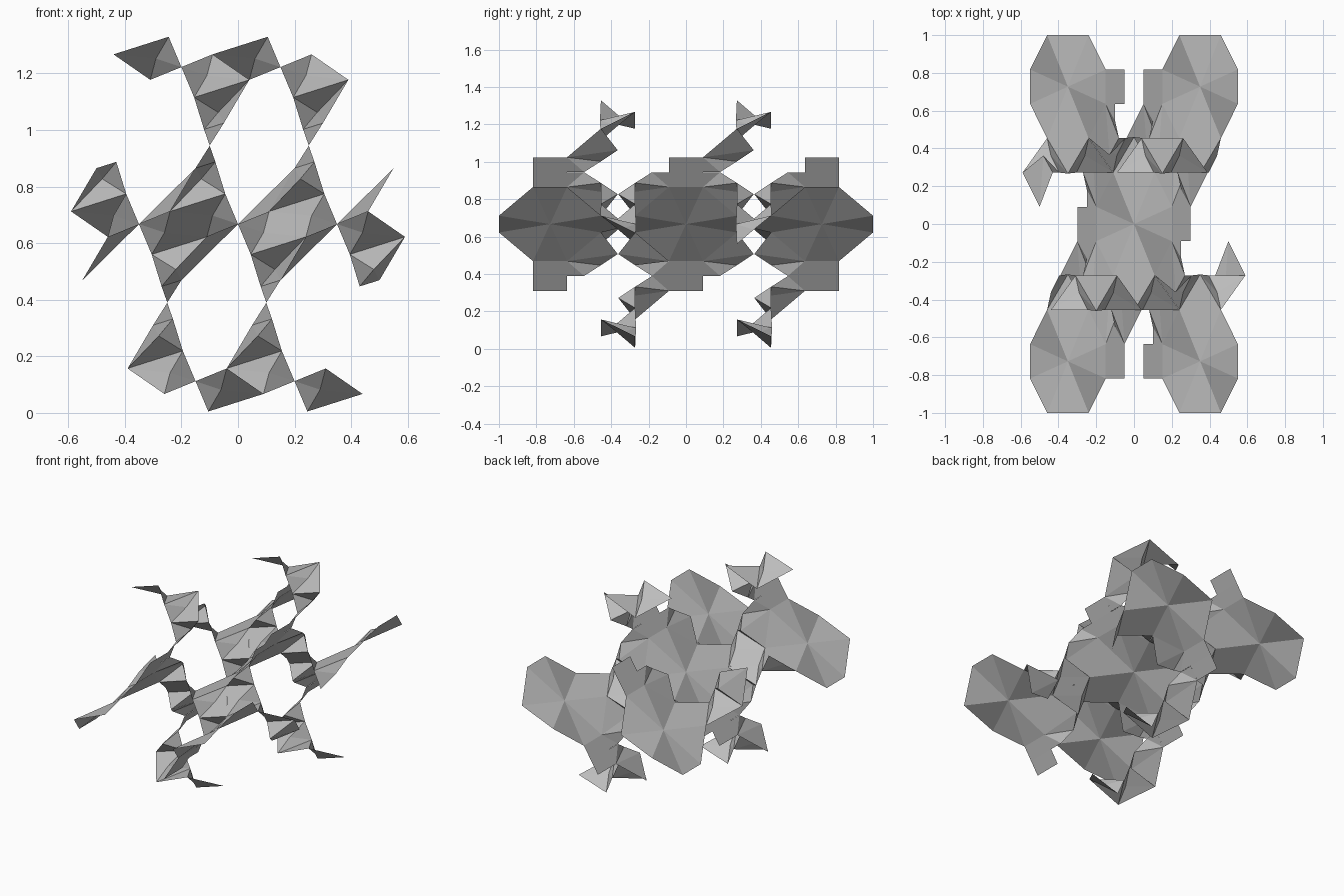
import bpy, bmesh
from mathutils import Vector

cube = bpy.data.objects.get("Cube")
if cube:
    bpy.data.objects.remove(cube)

grey = bpy.data.materials.new("plain_grey")
grey.use_nodes = True
grey.diffuse_color = (0.5, 0.5, 0.5, 1)
grey.node_tree.nodes["Principled BSDF"].inputs["Base Color"].default_value = (0.5, 0.5, 0.5, 1)

MID = 0.667      # height of the centre of symmetry
STEP = 0.727     # spacing of plates along y

# Corner points of one saddle web: x, distance from its plate, z
WEB = {
    "tip": (0, 0.46, 0), "end": (0.11, 0.273, 0.045),
    "fold1": (0.09, 0.365, -0.03), "tooth1": (0.045, 0.455, -0.107),
    "fold2": (0.13, 0.365, -0.16), "tooth2": (0.08, 0.455, -0.22),
    "far_end": (0.24, 0.455, -0.045), "side": (0.15, 0.636, -0.198),
    "pinch": (0.10, 0.545, -0.277), "pinch_in": (0.10, 0.636, -0.277),
}
# Triangles ordered so that a shorter slice gives a smaller fragment
FACES = [
    "tip tooth1 fold1", "tip fold1 end",
    "fold1 tooth1 far_end", "end fold1 far_end",
    "tooth1 fold2 far_end", "tooth1 tooth2 fold2",
    "fold2 tooth2 side", "far_end fold2 side",
    "tooth2 pinch side", "pinch pinch_in side",
]
TINY, SMALL, OPEN, FULL = 2, 4, 8, 10


def build(name, polys):
    """Join polygons into one welded flat-shaded object."""
    bm = bmesh.new()
    for poly in polys:
        bm.faces.new([bm.verts.new(p) for p in poly])
    bmesh.ops.remove_doubles(bm, verts=bm.verts, dist=0.002)
    bmesh.ops.recalc_face_normals(bm, faces=bm.faces)
    mesh = bpy.data.meshes.new(name)
    bm.to_mesh(mesh)
    bm.free()
    mesh.materials.append(grey)
    obj = bpy.data.objects.new(name, mesh)
    bpy.context.collection.objects.link(obj)


def place(p, centre, way=1, turn=1):
    """Turn a local point about the y axis and move it to its plate."""
    return Vector((centre[0] + turn * p[0], centre[1] + way * p[1],
                   MID + centre[2] + turn * p[2]))


def plate(centre):
    """Twisted octagonal plate as a fan around its centre."""
    e, s = (0.11, 0.273, 0.045), (0.2, 0.091, 0.198)
    half = [(0, 0.273, 0), e, s, (s[0], 0, s[2]), (s[0], -s[1], s[2]),
            (e[0], -e[1], e[2]), (0, -0.273, 0)]
    return [[place(q, centre, 1, t) for q in ((0, 0, 0), a, b)]
            for t in (1, -1) for a, b in zip(half, half[1:])]


def ribbon(centre, turn):
    """Square strip leaving the side of a plate."""
    pts = [(0.2, -0.091, 0.198), (0.2, 0.091, 0.198), (0.25, 0.091, 0.277),
           (0.3, 0.091, 0.357), (0.3, -0.091, 0.357), (0.25, -0.091, 0.277)]
    p = [place(q, centre, 1, turn) for q in pts]
    return [[p[0], p[1], p[2], p[5]], [p[5], p[2], p[3], p[4]]]


def web(centre, way, turn, size):
    return [[place(WEB[k], centre, way, turn) for k in f.split()]
            for f in FACES[:size]]


def neck(centre, way):
    """Pointed link from the end of a plate."""
    e, mid = WEB["end"], (0, WEB["end"][1], 0)
    return [[place(mid, centre, way), place(e, centre, way, t),
             place(WEB["tip"], centre, way)] for t in (1, -1)]


core = (0, 0, 0)
build("central_plate", plate(core))
build("central_ribbons", ribbon(core, 1) + ribbon(core, -1))
build("central_webs", [f for way in (1, -1) for turn in (1, -1)
                       for f in web(core, way, turn, FULL)])
build("central_necks", neck(core, 1) + neck(core, -1))

# Four corner plates with their ribbons, necks and webs
for sx, side in ((1, "left"), (-1, "right")):
    for sy, end in ((-1, "front"), (1, "back")):
        c = (0.35 * sx, STEP * sy, 0)
        tag = end + "_" + side
        build(tag + "_plate", plate(c))
        build(tag + "_ribbon", ribbon(c, -sx))
        build(tag + "_neck", neck(c, -sy))
        build(tag + "_inner_web", web(c, -sy, -sx, FULL))
        build(tag + "_outer_web", web(c, -sy, sx, OPEN if sx != sy else TINY))

# Upper fragments, and the same turned upside down below
for k, level in ((1, "upper"), (-1, "lower")):
    for x, y, label in ((0.15, STEP, "outer"), (-0.2, 0, "middle")):
        c = (x * k, y * k, 0.555 * k)
        build(f"{level}_{label}_web", web(c, -k, k, FULL))
        build(f"{level}_{label}_fin", web(c, -k, -k, SMALL))
        build(f"{level}_{label}_neck", neck(c, -k))
